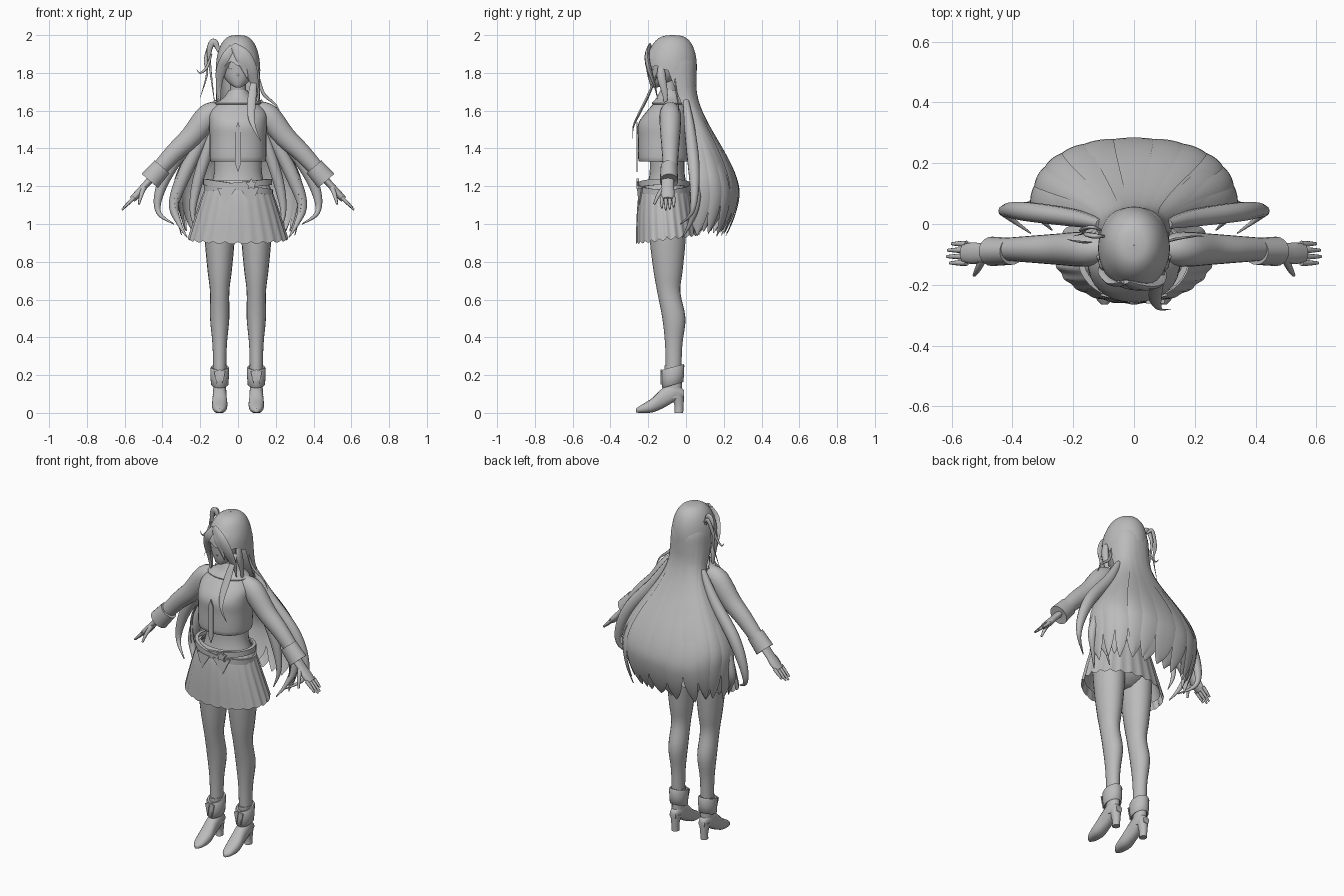
import bpy
import bmesh
import random
from math import sin, cos, pi, copysign, radians
from mathutils import Vector

random.seed(4)
default_cube = bpy.data.objects.get("Cube")
if default_cube:
    bpy.data.objects.remove(default_cube, do_unlink=True)

grey = bpy.data.materials.new("plain grey")
grey.use_nodes = True
grey_value = (.5, .5, .5, 1)
grey.diffuse_color = grey_value
grey.node_tree.nodes["Principled BSDF"].inputs["Base Color"].default_value = grey_value

right_axis, depth_axis, up_axis = Vector((1, 0, 0)), Vector((0, 1, 0)), Vector((0, 0, 1))
level_frame, upright_frame = (right_axis, depth_axis), (right_axis, up_axis)


def finish(name, bm, mirror=False, angle=50):
    """Turn a bmesh into a shaded object, optionally mirrored to the right."""
    bmesh.ops.recalc_face_normals(bm, faces=bm.faces)
    mesh = bpy.data.meshes.new(name)
    bm.to_mesh(mesh)
    bm.free()
    mesh.materials.append(grey)
    part = bpy.data.objects.new(name, mesh)
    bpy.context.collection.objects.link(part)
    bpy.ops.object.select_all(action="DESELECT")
    part.select_set(True)
    bpy.context.view_layer.objects.active = part
    bpy.ops.object.shade_smooth_by_angle(angle=radians(angle))
    if mirror:
        part.modifiers.new("mirror", "MIRROR").use_mirror_merge = False


def smooth_path(points, steps):
    """Catmull-Rom resampling of tuples of any length."""
    path = []
    last = len(points) - 1
    for i in range(last):
        nearby = [points[max(0, min(last, i + offset))] for offset in (-1, 0, 1, 2)]
        for step in range(steps):
            t = step / steps
            path.append([b + t / 2 * (c - a + t * (2 * a - 5 * b + 4 * c - d + t * (3 * (b - c) + d - a)))
                         for a, b, c, d in zip(*nearby)])
    return path + [list(points[last])]


def add_grid(bm, rows, closed):
    """Bridge rows of points with quads."""
    rows = [[bm.verts.new(point) for point in row] for row in rows]
    count = len(rows[0])
    for low, high in zip(rows, rows[1:]):
        for i in range(count if closed else count - 1):
            following = (i + 1) % count
            bm.faces.new((low[i], low[following], high[following], high[i]))
    return rows


def sweep(bm, points, sides=16, frame=None, steps=4, power=1, cap=True, shape=None):
    """Tube through (x, y, z, half width, half depth) points."""
    path = smooth_path(points, steps)
    last = len(path) - 1
    rows = []
    for k, (x, y, z, wide, deep) in enumerate(path):
        if frame:
            across, through = frame
        else:
            along = Vector(path[min(k + 1, last)][:3]) - Vector(path[max(k - 1, 0)][:3])
            across = along.cross(depth_axis).normalized()
            through = across.cross(along.normalized())
        row = []
        for i in range(sides):
            turn = 2 * pi * i / sides
            scale, lift = shape(turn, k / last) if shape else (1, 0)
            u, v = (copysign(abs(f) ** power, f) * scale for f in (cos(turn), sin(turn)))
            row.append(Vector((x, y, z + lift)) + across * u * wide + through * v * deep)
        rows.append(row)
    rings = add_grid(bm, rows, True)
    if cap:
        bm.faces.new(rings[0])
        bm.faces.new(rings[-1])


def column(name, rows, x=0, ratio=1, mirror=False, angle=50, **options):
    """Upright form from (height, y, half width, optional half depth) rows."""
    bm = bmesh.new()
    points = [(x, y, z, wide, deep[0] if deep else wide * ratio) for z, y, wide, *deep in rows]
    sweep(bm, points, frame=level_frame, **options)
    finish(name, bm, mirror, angle)


def limb(name, rows, y, ratio=1, **options):
    """Mirrored form along the arm from (x, height, half thickness) rows."""
    bm = bmesh.new()
    sweep(bm, [(x, y, z, thick, thick * ratio) for x, z, thick in rows], **options)
    finish(name, bm, True)


def locks(name, strands, mirror=False, depth=.5):
    """Flattened strands, each a width and a path, swelling then thinning to a tip."""
    bm = bmesh.new()
    for width, *path in strands:
        last = len(path) - 1
        swell = [max(.08, min(1, .5 + 2 * k / last, 1.8 * (1 - k / last))) for k in range(last + 1)]
        sweep(bm, [(*point, width * s, width * s * depth) for point, s in zip(path, swell)], sides=10, steps=6)
    finish(name, bm, mirror, 70)


def plate(name, outline, front, bend=0, thick=.007, mirror=False):
    """Thin panel from (x, height) corners, bent back around the body."""
    bm = bmesh.new()
    face = bm.faces.new([bm.verts.new((x, front + bend * x * x, z)) for x, z in outline])
    made = bmesh.ops.extrude_face_region(bm, geom=[face])["geom"]
    moved = [item for item in made if isinstance(item, bmesh.types.BMVert)]
    bmesh.ops.translate(bm, vec=depth_axis * thick, verts=moved)
    finish(name, bm, mirror, 30)


# Legs and ankle boots
foot_x = .097
column("leg", [(1.05, -.1, .085), (.9, -.097, .078), (.75, -.095, .064), (.64, -.091, .051),
               (.5, -.064, .051), (.36, -.065, .038), (.2, -.066, .034)],
       x=foot_x, ratio=1.2, sides=20, mirror=True)
foot = bmesh.new()
foot_rows = [(-.01, .1, .02, .02), (-.06, .11, .035, .05), (-.12, .08, .037, .054),
             (-.18, .04, .041, .038), (-.24, .02, .03, .02), (-.265, .012, .01, .01)]
sweep(foot, [(foot_x, *row) for row in foot_rows], frame=upright_frame, power=.85)
finish("boot_foot", foot, True)
column("boot_shaft", [(.08, -.065, .033), (.25, -.068, .036)], x=foot_x, ratio=1.3, mirror=True)
column("boot_heel", [(.1, -.045, .032), (.04, -.037, .022), (0, -.038, .021)], x=foot_x, ratio=1.1, mirror=True)
column("boot_cuff", [(.155, -.07, .04), (.15, -.07, .046), (.235, -.07, .05), (.24, -.07, .042)],
       x=foot_x, ratio=1.22, steps=2, sides=24, mirror=True, shape=lambda turn, t: (1, .015 * sin(turn)))
for side in (-1, 1):
    plate("boot_cuff_point", [(foot_x + side * across, z) for across, z in ((0, .23), (.03, .22), (.015, .15))],
          front=-.135, mirror=True)


# Skirt with pleats and a scalloped hem, over a lining
def pleats(turn, t):
    wave = 12 * turn
    return 1 + t * .012 * cos(wave * 2), t * (.022 * sin(turn) - .012 * abs(sin(wave)))


column("skirt", [(1.23, -.11, .15, .11), (1.18, -.115, .178, .133), (1.06, -.11, .22, .15),
                 (.927, -.1, .262, .163)], sides=144, cap=False, shape=pleats)
column("skirt_lining", [(1.2, -.11, .16), (.95, -.1, .24)], ratio=.65, sides=40, cap=False)
column("hips", [(1.24, -.1, .125), (1.12, -.1, .155), (1, -.1, .15), (.94, -.1, .07)], ratio=.68, sides=24)
plate("skirt_flap", [(.01, 1.19), (.11, 1.19), (.07, 1.1)], front=-.26, bend=2, mirror=True)


# Belts, each tilted across the hips
def belt(name, height, slope, size):
    edges = [(height + side * .016, -.115, size + grow) for side, grow in ((-1, -.02), (-1, 0), (1, 0), (1, -.02))]
    column(name, edges, ratio=.75, steps=1, sides=40, cap=False, angle=30,
           shape=lambda turn, t: (1, slope * cos(turn)))


belt("upper_belt", 1.205, .018, .18)
belt("lower_belt", 1.195, -.028, .185)
star = []
for corner in range(10):
    reach, turn = (.017 if corner % 2 else .032), corner * pi / 5
    star.append((.07 + reach * sin(turn), 1.21 + reach * cos(turn)))
plate("belt_star", star, front=-.262, thick=.014)

# Torso, cropped jacket, collar and tie
column("waist", [(1.2, -.1, .145), (1.28, -.1, .126), (1.42, -.1, .13)], ratio=.73, sides=24)
column("jacket", [(1.35, -.12, .13, .11), (1.335, -.12, .148, .132), (1.45, -.12, .15, .134),
                  (1.53, -.115, .153, .138), (1.6, -.097, .145, .108), (1.67, -.085, .06, .055)],
       sides=32, power=.88)
column("collar", [(1.71, -.087, .048), (1.67, -.087, .075, .068), (1.64, -.09, .125, .09), (1.63, -.09, .11, .08)],
       sides=32, cap=False, angle=35)
column("neck", [(1.62, -.09, .05), (1.69, -.09, .042), (1.78, -.095, .042)])
plate("tie", [(0, 1.54), (.015, 1.5), (.015, 1.32), (0, 1.275)], front=-.263, mirror=True)

# Sleeves, cuffs and hands
limb("sleeve", [(.1, 1.6, .05), (.16, 1.57, .064), (.25, 1.46, .057), (.34, 1.375, .049), (.44, 1.265, .04)],
     y=-.083, ratio=.9, sides=20)
limb("sleeve_cuff", [(.405, 1.3, .04), (.402, 1.303, .052), (.467, 1.228, .057), (.463, 1.232, .03)],
     y=-.09, ratio=.85, sides=20, steps=1)
limb("palm", [(.45, 1.25, .019), (.5, 1.195, .018), (.53, 1.16, .02), (.56, 1.13, .017)], y=-.096, ratio=1.8)
hand = bmesh.new()
for finger, reach in enumerate((.85, 1, .95, .75)):
    y = -.128 + finger * .021
    sweep(hand, [(.55 + bend * reach, y, 1.14 - bend * reach, thick, thick)
                 for bend, thick in ((0, .01), (.03, .009), (.065, .005))], sides=8)
sweep(hand, [(.495, -.11, 1.2, .014, .014), (.512, -.145, 1.155, .011, .011), (.525, -.168, 1.105, .006, .006)],
      sides=8)
finish("fingers", hand, True)

# Head and face
column("head", [(1.722, -.168, .012), (1.735, -.15, .036), (1.765, -.125, .066), (1.81, -.105, .088),
                (1.87, -.093, .097), (1.95, -.09, .06)], ratio=1.1, sides=28)
column("nose", [(1.81, -.19, .005), (1.788, -.198, .007), (1.78, -.192, .004)], sides=8)
locks("eyelash", [(.006, (.02, -.194, 1.815), (.04, -.192, 1.828), (.066, -.172, 1.815))], mirror=True)


# Hair crown, cut away above the face
def fringe(turn, t):
    front = max(0, -sin(turn))
    return 1, max(0, t - .6) * front * (.1 + .03 * sin(turn * 9))


crown = []
for ring in range(9):
    tilt = ring * pi / 16
    crown.append((1.81 + .19 * cos(tilt), -.08 + .01 * cos(tilt), .117 * sin(tilt) ** .7 + .001))
column("hair_crown", crown, ratio=1.16, sides=64, steps=2, cap=False, shape=fringe)


# Long back hair: broad ribbons that flare out, curl in and part into tips
def ease(t):
    t = max(0, min(1, t))
    return t * t * (3 - 2 * t)


def back_hair(name, ribbons, inset, cut):
    bm = bmesh.new()
    half = pi / ribbons / 2
    for ribbon in range(ribbons):
        middle = half * (2 * ribbon + 1)
        drop, lean = random.uniform(0, .04), random.uniform(-.5, .5) * half
        rows = []
        for level in range(41):
            t = level / 40
            curl = max(0, t * 4 - 3) ** 2
            tuck = max(0, 1 - t * 10) ** 2
            wide = .116 + .226 * ease(t * 2 - .5) - .04 * curl - .025 * tuck
            front = -.11 + .14 * ease(t * 2) + .03 * tuck
            back = .055 + .23 * ease((t - .2) / .6) - .07 * curl - .05 * tuck
            tip = max(0, (t - cut) / (1 - cut))
            row = []
            for strip in range(13):
                u = strip / 6 - 1
                turn = middle + lean * tip + u * half * (1.05 - tip ** 3)
                puff = 1 - inset * t + .015 * t * (1 - u * u)
                x = copysign(abs(cos(turn)) ** .85, cos(turn)) * wide * puff
                y = front + copysign(abs(sin(turn)) ** .75, sin(turn)) * (back - front) * puff
                row.append((x, y, 1.93 - t + drop * t))
            rows.append(row)
        add_grid(bm, rows, False)
    finish(name, bm, angle=60)


back_hair("back_hair_outer", ribbons=11, inset=.01, cut=.8)
back_hair("back_hair_inner", ribbons=8, inset=.07, cut=.8)

# Loose side locks that curl in at the ends
locks("side_locks", [
    (.036, (.11, 0, 1.65), (.2, .02, 1.5), (.345, .04, 1.32), (.415, .045, 1.17), (.42, .03, 1.06), (.34, -.03, 1)),
    (.036, (.11, 0, 1.6), (.19, .03, 1.45), (.29, .05, 1.25), (.34, .05, 1.1), (.31, .02, 1), (.27, -.02, .93)),
    (.03, (.1, 0, 1.6), (.16, .03, 1.4), (.22, .05, 1.2), (.24, .05, 1.05), (.21, .04, .95)),
], mirror=True, depth=.9)

# Fringe, cheek locks and fine strands
locks("fringe_locks", [
    (.04, (-.03, -.19, 1.945), (.025, -.205, 1.89), (.065, -.195, 1.82), (.09, -.165, 1.73), (.095, -.15, 1.66)),
    (.025, (-.02, -.195, 1.94), (.01, -.21, 1.88), (.035, -.205, 1.82), (.05, -.2, 1.77)),
    (.03, (-.03, -.19, 1.94), (-.06, -.195, 1.88), (-.09, -.165, 1.81), (-.1, -.135, 1.73), (-.095, -.12, 1.64)),
    (.022, (.09, -.15, 1.8), (.075, -.2, 1.68), (.07, -.25, 1.58), (.085, -.28, 1.51), (.12, -.28, 1.44))],
    depth=.35)
locks("cheek_locks", [(.016, (.09, -.13, 1.87), (.1, -.13, 1.78), (.105, -.11, 1.68), (.1, -.11, 1.6))],
      mirror=True, depth=1.5)
locks("fine_strand", [(.009, (.11, -.06, 1.78), (.135, -.05, 1.69), (.2, -.04, 1.63), (.23, -.04, 1.57))])

# Side ponytail on the right
locks("side_ponytail", [
    (.017, (-.1, -.04, 1.91), (-.125, -.04, 1.965), (-.15, -.035, 1.93), (-.15, -.03, 1.85), (-.125, -.04, 1.65)),
    (.012, (-.11, -.02, 1.93), (-.14, -.01, 1.955), (-.17, -.02, 1.87), (-.165, -.03, 1.79), (-.2, -.04, 1.67)),
    (.008, (-.14, -.06, 1.9), (-.165, -.06, 1.83), (-.2, -.055, 1.8), (-.22, -.05, 1.82))])
